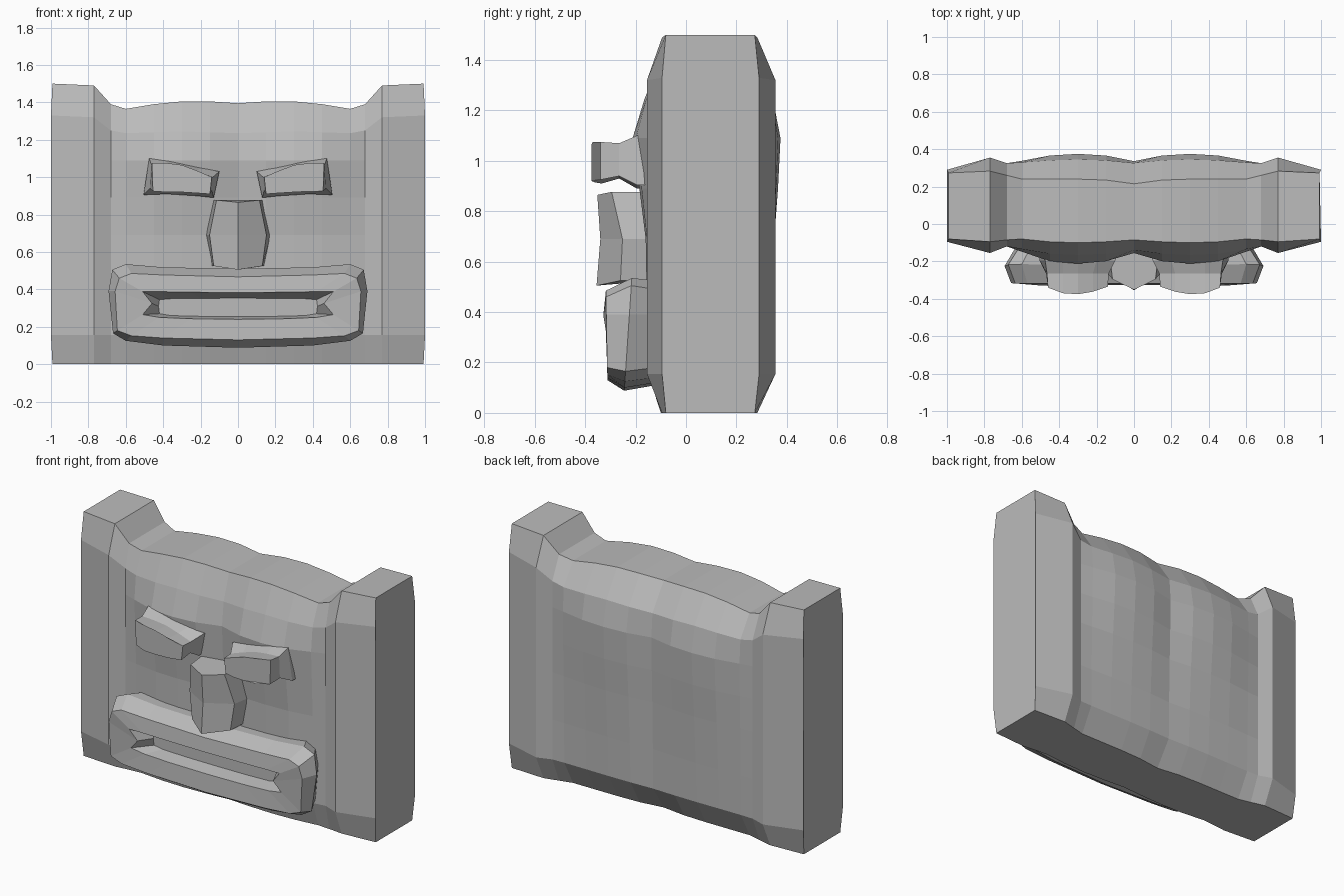
import bpy, bmesh

stone = bpy.data.materials.new("grey stone")
stone.diffuse_color = (0.5, 0.5, 0.5, 1)


def loft(name, rings, cap_start=True, cap_end=True):
    """Skin a list of equal-length point rings into a flat-shaded object."""
    bm = bmesh.new()
    vs = [[bm.verts.new(p) for p in r] for r in rings]
    n = len(rings[0])
    for a, b in zip(vs, vs[1:]):
        for i in range(n):
            j = (i + 1) % n
            bm.faces.new((a[i], a[j], b[j], b[i]))
    if cap_start:
        bm.faces.new(vs[0])
    if cap_end:
        bm.faces.new(vs[-1])
    bmesh.ops.recalc_face_normals(bm, faces=bm.faces)
    me = bpy.data.meshes.new(name)
    bm.to_mesh(me)
    bm.free()
    me.materials.append(stone)
    ob = bpy.data.objects.new(name, me)
    bpy.context.collection.objects.link(ob)
    return ob


# Slab with raised side posts: one vertical section per column
# x, top z, top crease z, front edge, back edge, front base, back base, bulge
columns = [
    (0.00, 1.395, 1.235, -.085, .215, -.125, .315, .35),
    (0.15, 1.405, 1.240, -.095, .235, -.125, .315, .85),
    (0.30, 1.405, 1.245, -.100, .240, -.125, .315, 1.0),
    (0.45, 1.390, 1.240, -.095, .240, -.125, .315, .85),
    (0.60, 1.365, 1.235, -.080, .240, -.122, .320, .30),
    (0.68, 1.390, 1.250, -.085, .260, -.120, .325, 0),
    (0.77, 1.490, 1.320, -.095, .283, -.155, .355, 0),
    (1.00, 1.500, 1.330, -.080, .273, -.095, .290, 0),
]
# z, front bulge, back bulge (the last z is replaced by the crease height)
rows = [(.155, .025, .01), (.40, .03, .02), (.69, .035, .035),
        (.89, .06, .05), (1.09, .087, .06), (None, .04, .03)]


def slab_section(col, s):
    x, zt, zc, fe, be, fb, bb, k = col
    x *= s
    xe = x * (.992 if abs(x) == 1 else 1)
    front = [(x, fb - f * k, z or zc) for z, f, b in rows]
    back = [(x, bb + b * k, z or zc) for z, f, b in rows]
    return ([(xe, fe, 0)] + front + [(xe, fe, zt), (xe, be, zt)]
            + back[::-1] + [(xe, be, 0)])


loft("slab", [slab_section(c, -1) for c in columns[:0:-1]]
     + [slab_section(c, 1) for c in columns])

# Eyes: flared at the wall, pinched, then a curved front face
eye_back = [(.13, .89), (.22, .90), (.30, .905), (.38, .91), (.505, .905),
            (.475, 1.10), (.38, 1.09), (.30, 1.075), (.20, 1.05), (.10, 1.03)]
eye_waist = [(.14, .93), (.22, .945), (.30, .955), (.38, .95), (.47, .94),
             (.465, 1.07), (.38, 1.065), (.30, 1.055), (.22, 1.03), (.135, 1.0)]
eye_front = [(.15, .91), (.22, .915), (.30, .92), (.38, .92), (.455, .925),
             (.46, 1.075), (.38, 1.075), (.30, 1.065), (.22, 1.035), (.14, 1.0)]
curve = [-.335, -.362, -.375, -.37, -.34]
for s, side in ((-1, "left"), (1, "right")):
    rings = [[(s * x, y, z) for x, z in pts]
             for y, pts in ((-.13, eye_back), (-.195, eye_back), (-.265, eye_waist))]
    rings.append([(s * x, y, z) for (x, z), y in zip(eye_front, curve + curve[::-1])])
    loft(side + "_eye", rings)

# Nose: ridged prism, widest in the middle
# ridge y, ridge z, side x, side y, side z, back x
nose = [(-.355, .505, .130, -.260, .525, .14),
        (-.340, .690, .152, -.252, .690, .175),
        (-.352, .865, .115, -.295, .877, .135)]
loft("nose", [[(-bx, -.12, sz), (-sx, sy, sz), (0, ry, rz), (sx, sy, sz), (bx, -.12, sz)]
              for ry, rz, sx, sy, sz, bx in nose])


# Mouth: rounded lip ring with a sunken opening
def mouth_ring(half, y_low, y_high):
    full = half + [(-x, z) for x, z in half[-2:0:-1]]
    zs = [z for x, z in half]
    lo, hi = min(zs), max(zs)
    return [(x, y_low + (y_high - y_low) * (z - lo) / (hi - lo), z) for x, z in full]


wall = [(0, .11), (.38, .12), (.55, .14), (.61, .18), (.63, .39),
        (.61, .49), (.55, .525), (.38, .515), (0, .505)]
outer = [(0, .088), (.40, .10), (.60, .125), (.668, .165), (.692, .39),
         (.672, .505), (.60, .535), (.40, .518), (0, .51)]
front = [(0, .13), (.40, .14), (.57, .152), (.645, .18), (.657, .39),
         (.635, .46), (.57, .485), (.40, .477), (0, .467)]
hole = [(0, .24), (.25, .243), (.42, .25), (.51, .265), (.46, .325),
        (.51, .388), (.42, .388), (.25, .385), (0, .383)]
floor = [(0, .255), (.20, .256), (.36, .26), (.42, .27), (.425, .31),
         (.42, .345), (.36, .35), (.20, .352), (0, .353)]
loft("mouth", [mouth_ring(wall, -.12, -.12), mouth_ring(outer, -.245, -.215),
               mouth_ring(front, -.312, -.318), mouth_ring(hole, -.305, -.328),
               mouth_ring(floor, -.215, -.215)])
